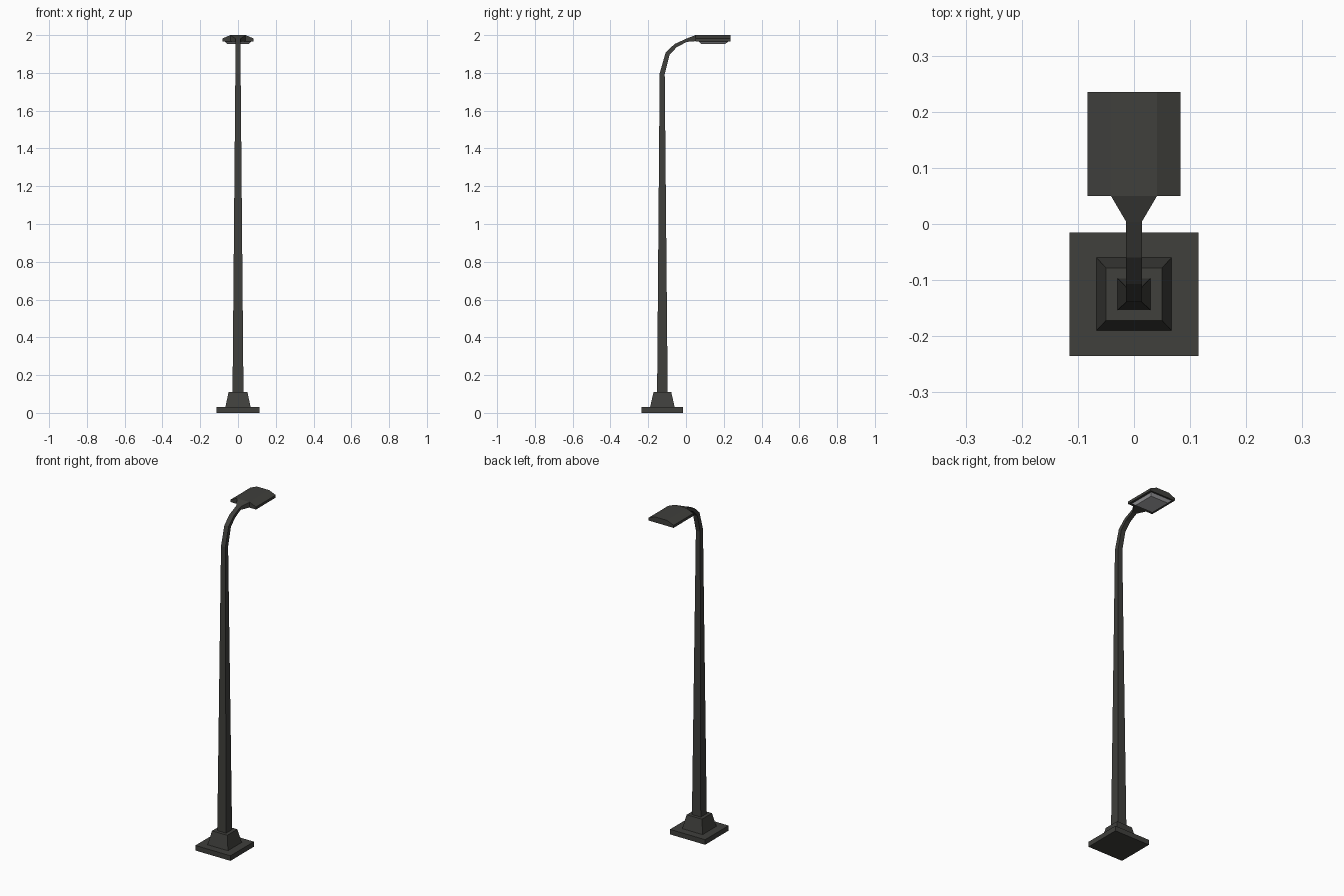
import bpy
from mathutils import Vector

if "Cube" in bpy.data.objects:
    bpy.data.objects.remove(bpy.data.objects["Cube"])


def material(name, rgb):
    m = bpy.data.materials.new(name)
    m.diffuse_color = (*rgb, 1)
    m.use_nodes = True
    m.node_tree.nodes["Principled BSDF"].inputs["Base Color"].default_value = m.diffuse_color
    return m


METAL = material("dark_metal", (0.05, 0.05, 0.045))
GLASS = material("pale_glass", (0.45, 0.45, 0.47))


def loft(name, rings, mat):
    """Skin equal-sized point rings together and cap both ends."""
    n = len(rings[0])
    faces = [tuple(range(n))[::-1],
             tuple(range((len(rings) - 1) * n, len(rings) * n))]
    for r in range(len(rings) - 1):
        for i in range(n):
            j = (i + 1) % n
            faces.append((r * n + i, r * n + j, (r + 1) * n + j, (r + 1) * n + i))
    mesh = bpy.data.meshes.new(name)
    mesh.from_pydata([p for ring in rings for p in ring], [], faces)
    mesh.materials.append(mat)
    obj = bpy.data.objects.new(name, mesh)
    bpy.context.collection.objects.link(obj)
    return obj


def flat_ring(y, z, hx, hy):
    return [(-hx, y - hy, z), (hx, y - hy, z), (hx, y + hy, z), (-hx, y + hy, z)]


def upright_ring(y, half):
    """Head cross-section in xz from its right half, mirrored, facing +y."""
    left = [(-x, y, z) for x, z in half]
    return left + [(x, y, z) for x, z in reversed(half)]


POLE_Y = -0.125

# Base plate and tapered plinth
loft("base_plate", [flat_ring(POLE_Y, 0, 0.115, 0.11),
                    flat_ring(POLE_Y, 0.03, 0.115, 0.11)], METAL)
loft("plinth", [flat_ring(POLE_Y, 0.03, 0.067, 0.065),
                flat_ring(POLE_Y, 0.11, 0.05, 0.047)], METAL)

# Tapered square pole bending into the arm: (y, z, half width, half depth)
path = [(POLE_Y, 0.11, 0.029, 0.028), (POLE_Y - 0.001, 1.795, 0.014, 0.0135),
        (-0.097, 1.903, 0.014, 0.012), (-0.054, 1.945, 0.014, 0.010),
        (0.004, 1.973, 0.014, 0.009)]
pts = [Vector((0, y, z)) for y, z, _, _ in path]
rings = []
for i, (p, (_, _, hx, hd)) in enumerate(zip(pts, path)):
    before = (p - pts[max(i - 1, 0)]).normalized()
    after = (pts[min(i + 1, len(pts) - 1)] - p).normalized()
    t = (before + after).normalized() if i < len(pts) - 1 else Vector((0, 1, 0))
    side = Vector((hx, 0, 0))
    depth = Vector((0, t.z, -t.y)) * hd
    rings.append([p - side - depth, p + side - depth, p + side + depth, p - side + depth])
loft("pole_and_arm", rings, METAL)

# Flared neck between arm and lamp head
loft("neck", [upright_ring(0.004, [(0.014, 1.964), (0.014, 1.982)]),
              upright_ring(0.05, [(0.041, 1.968), (0.041, 2.0)])], METAL)

# Lamp head with bevelled top
head = [(0.083, 1.967), (0.083, 1.982), (0.041, 2.0)]
loft("lamp_head", [upright_ring(0.05, head), upright_ring(0.235, head)], METAL)

# Tapered lens underneath
loft("lens", [flat_ring(0.145, 1.954, 0.058, 0.064),
              flat_ring(0.145, 1.967, 0.07, 0.08)], GLASS)

# Make all normals point outward
import bmesh
for obj in bpy.context.collection.objects:
    bm = bmesh.new()
    bm.from_mesh(obj.data)
    bmesh.ops.recalc_face_normals(bm, faces=bm.faces)
    bm.to_mesh(obj.data)
    bm.free()
